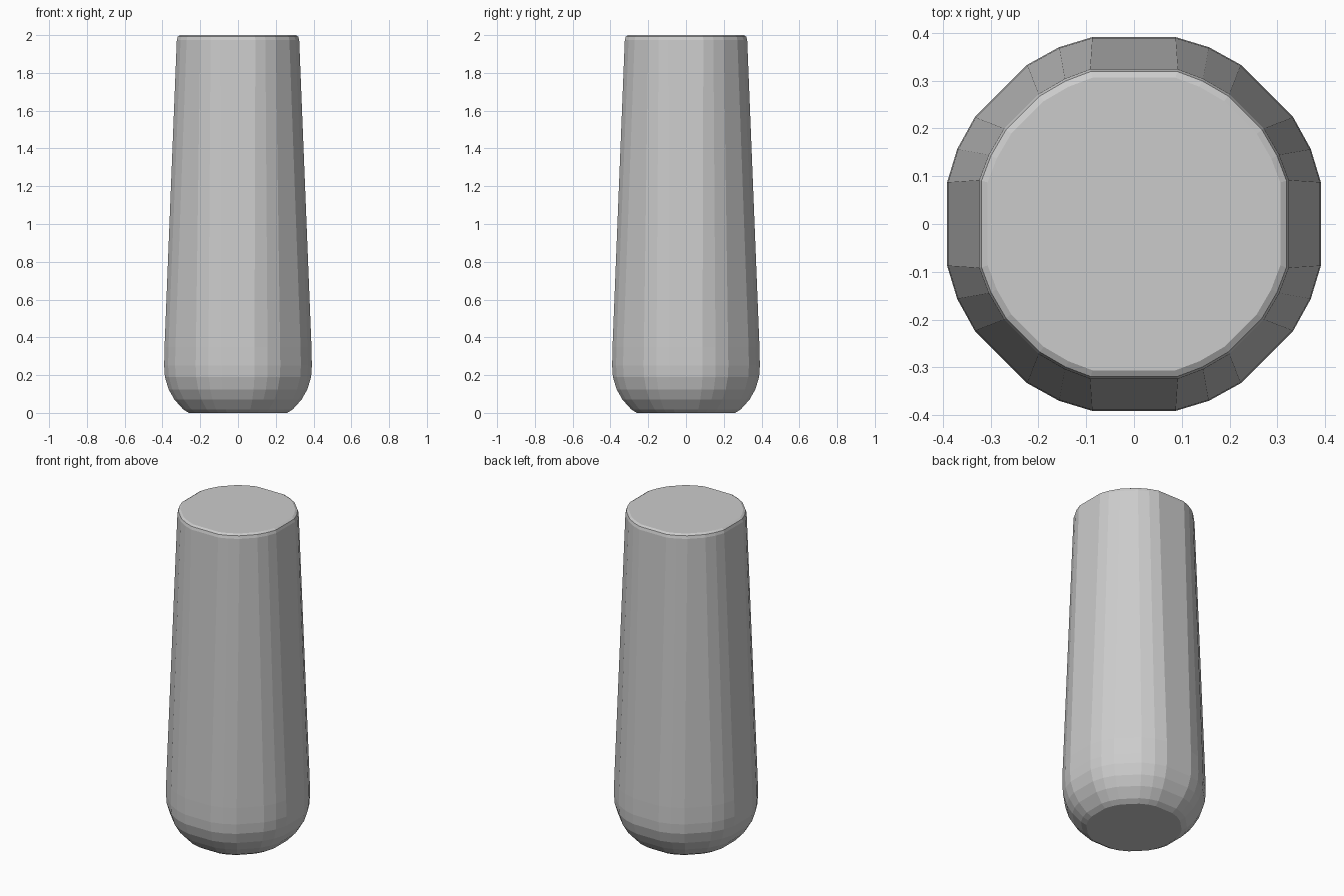
import bpy, bmesh

if "Cube" in bpy.data.objects:
    bpy.data.objects.remove(bpy.data.objects["Cube"])

# Cross-section corners in one octant (wide body and narrow top)
WIDE = [(0.391, 0.088), (0.37, 0.157), (0.333, 0.224)]
TOP = [(0.324, 0.092), (0.304, 0.145), (0.272, 0.2)]


def outline(octant, scale):
    """Mirror an octant over the diagonal, then turn it through four quarters."""
    quarter = octant + [(y, x) for x, y in reversed(octant)]
    pts = []
    for _ in range(4):
        pts += quarter
        quarter = [(-y, x) for x, y in quarter]
    return [(x * scale, y * scale) for x, y in pts]


# Rings from base to top: section, scale, height
rings = [
    (WIDE, 0.665, 0.0), (WIDE, 0.74, 0.018), (WIDE, 0.86, 0.07),
    (WIDE, 0.94, 0.125), (WIDE, 0.99, 0.19), (WIDE, 1.0, 0.25), (WIDE, 0.995, 0.35),
    (TOP, 1.0, 1.975), (TOP, 0.985, 1.992), (TOP, 0.945, 2.0),
]

bm = bmesh.new()
loops = [[bm.verts.new((x, y, z)) for x, y in outline(o, s)] for o, s, z in rings]
n = len(loops[0])
for a, b in zip(loops, loops[1:]):
    for i in range(n):
        j = (i + 1) % n
        bm.faces.new((a[i], a[j], b[j], b[i]))

# Flat caps
bm.faces.new(loops[-1])
bm.faces.new(list(reversed(loops[0])))
bm.normal_update()

mesh = bpy.data.meshes.new("tapered_post")
bm.to_mesh(mesh)
bm.free()
post = bpy.data.objects.new("tapered_post", mesh)
bpy.context.collection.objects.link(post)
